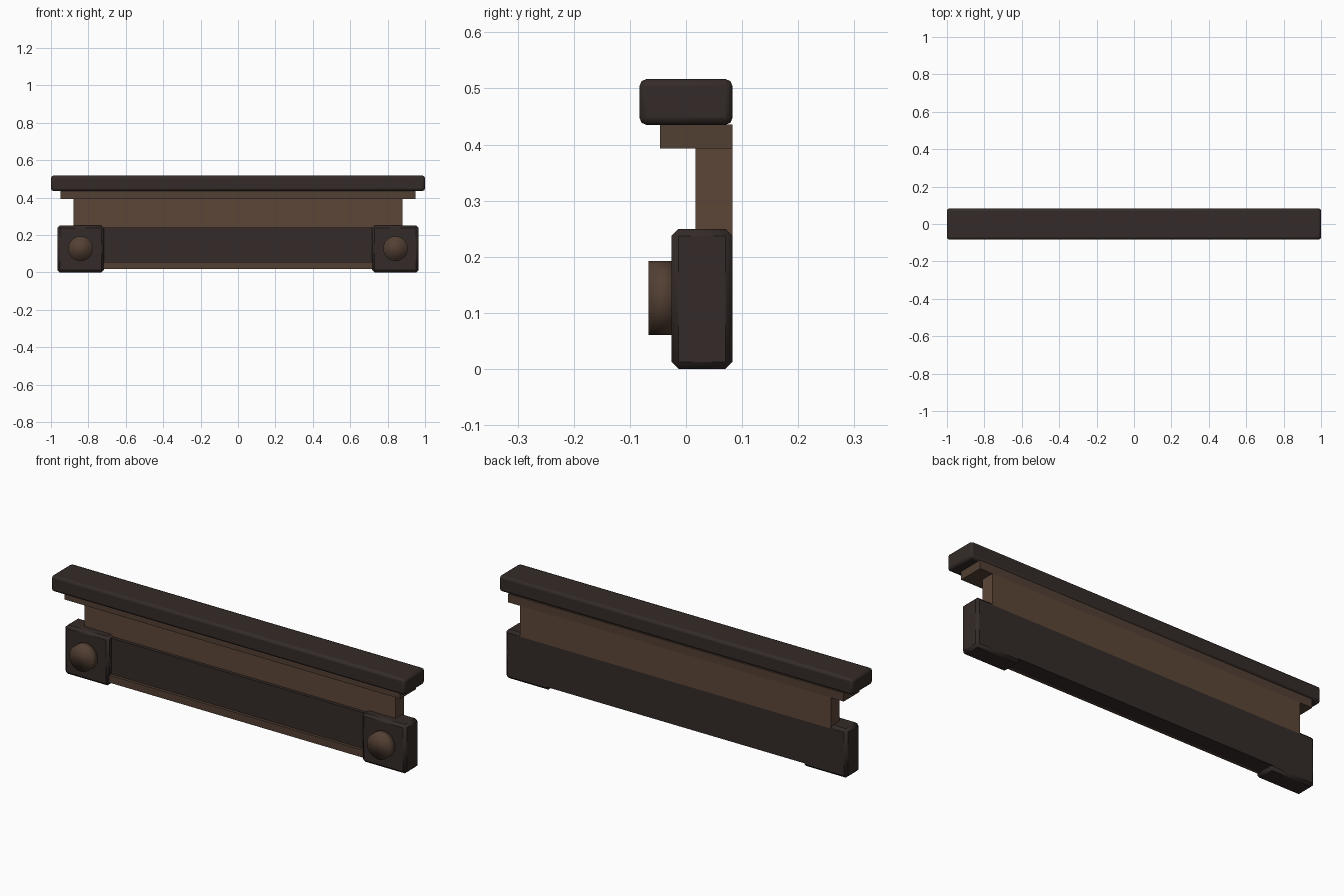
import bpy
import math

if "Cube" in bpy.data.objects:
    bpy.data.objects.remove(bpy.data.objects["Cube"])


def material(name, rgb):
    m = bpy.data.materials.new(name)
    m.diffuse_color = (*rgb, 1)
    m.use_nodes = True
    m.node_tree.nodes["Principled BSDF"].inputs["Base Color"].default_value = m.diffuse_color
    return m


DARK = material("dark_wood", (0.034, 0.024, 0.021))
BROWN = material("brown_wood", (0.085, 0.050, 0.033))
WARM = material("warm_wood", (0.110, 0.062, 0.040))


def box(name, x, y, z, mat, bevel=0, segments=2):
    """Box from (min, max) ranges, with optional rounded edges."""
    bpy.ops.mesh.primitive_cube_add(size=1, location=[sum(r) / 2 for r in (x, y, z)])
    ob = bpy.context.object
    ob.name = name
    ob.scale = [r[1] - r[0] for r in (x, y, z)]
    bpy.ops.object.transform_apply(location=False, rotation=False, scale=True)
    ob.data.materials.append(mat)
    if bevel:
        mod = ob.modifiers.new("rounded_edges", "BEVEL")
        mod.width = bevel
        mod.segments = segments
        bpy.ops.object.shade_smooth_by_angle(angle=math.radians(50))
    return ob


BACK = 0.083

# Top shelf and the moulding below it
box("top_shelf", (-1, 1), (-BACK, BACK), (0.435, 0.517), DARK, 0.013)
box("shelf_moulding", (-0.95, 0.95), (-0.046, BACK), (0.393, 0.436), BROWN)

# Back panel, lower rail and its bottom trim
box("back_panel", (-0.88, 0.88), (0.017, BACK), (0.235, 0.394), WARM)
box("lower_rail", (-0.73, 0.73), (0.0, BACK), (0.018, 0.24), DARK)
box("bottom_trim", (-0.73, 0.73), (-0.015, 0.001), (0.018, 0.056), BROWN)

# Corner blocks with round bosses
for side, s in (("left", -1), ("right", 1)):
    xs = sorted((s * 0.717, s * 0.966))
    box(side + "_corner_block", xs, (-0.026, BACK), (0, 0.25), DARK, 0.013, 1)
    bpy.ops.mesh.primitive_cylinder_add(
        vertices=32, radius=0.066, depth=0.051,
        location=(s * 0.842, -0.0415, 0.127), rotation=(math.pi / 2, 0, 0))
    boss = bpy.context.object
    boss.name = side + "_round_boss"
    boss.data.materials.append(BROWN)
    bpy.ops.object.shade_smooth()
